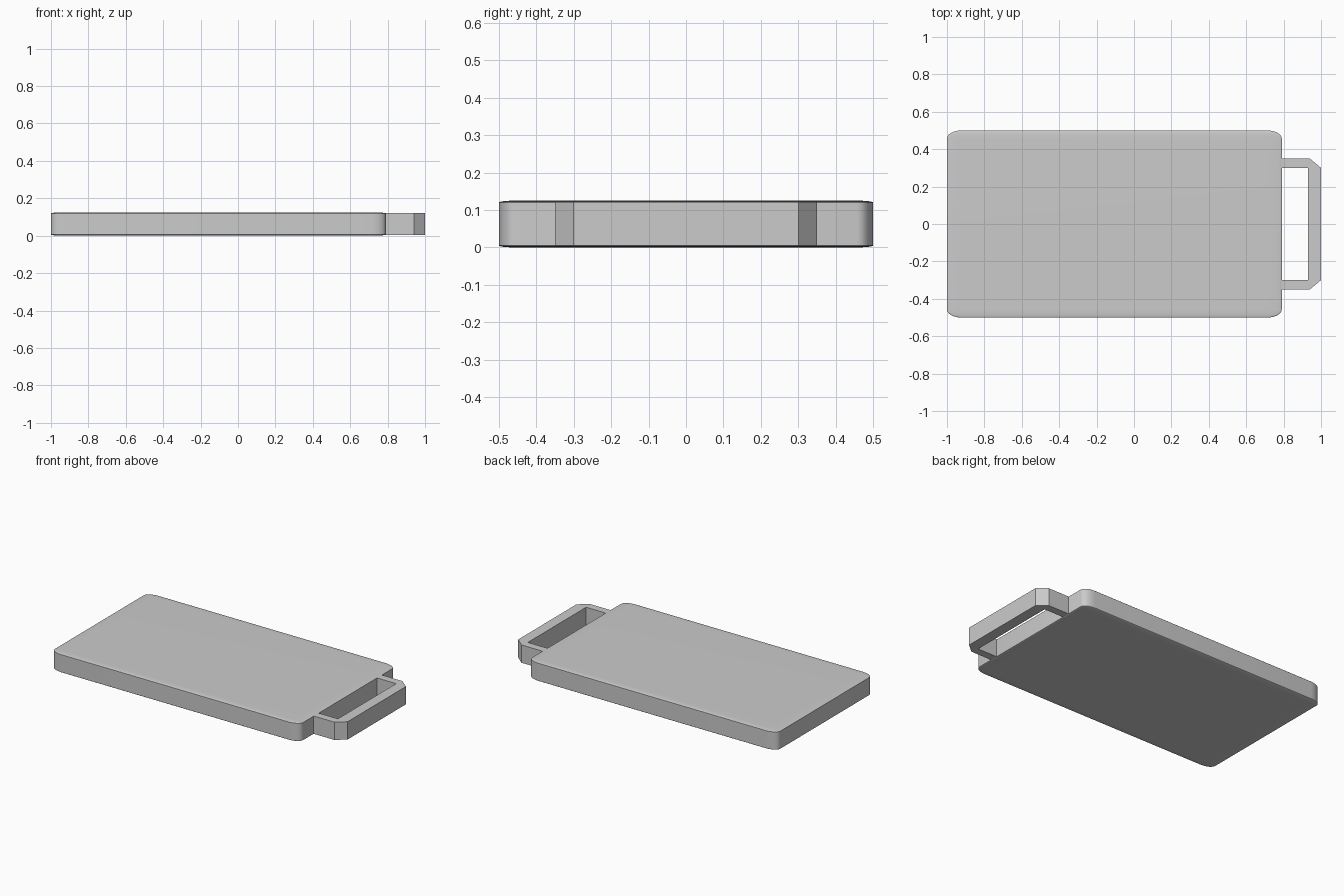
import bpy
import bmesh

if "Cube" in bpy.data.objects:
    bpy.data.objects.remove(bpy.data.objects["Cube"])

# Board: a cube with rounded edges, squashed so the rounding flattens with it
bpy.ops.mesh.primitive_cube_add(size=2, location=(-0.105, 0, 0.0625))
board = bpy.context.object
board.name = "board"
bevel = board.modifiers.new("rounded_edges", 'BEVEL')
bevel.width = 0.085
bevel.segments = 6
bpy.ops.object.modifier_apply(modifier=bevel.name)
board.scale = (0.895, 0.5, 0.0625)
bpy.ops.object.transform_apply(location=False, rotation=False, scale=True)
bpy.ops.object.shade_smooth_by_angle(angle=0.6)

# Handle: half outline of (outer, inner) pairs, mirrored in y to make a C-shaped bar
half = [((0.785, 0.35), (0.785, 0.30)),
        ((0.94, 0.35), (0.93, 0.30)),
        ((1.00, 0.30), (0.93, 0.30))]
outer = [o for o, _ in half]
outer += [(x, -y) for x, y in reversed(outer)]
inner = [half[0][1], half[1][1]]
inner += [(x, -y) for x, y in reversed(inner)]

bm = bmesh.new()
Z0, Z1 = 0.005, 0.121
verts = [bm.verts.new((x, y, Z0)) for x, y in outer + inner[::-1]]
face = bm.faces.new(verts)
result = bmesh.ops.extrude_face_region(bm, geom=[face], use_keep_orig=True)
top = [v for v in result["geom"] if isinstance(v, bmesh.types.BMVert)]
bmesh.ops.translate(bm, verts=top, vec=(0, 0, Z1 - Z0))
bmesh.ops.recalc_face_normals(bm, faces=bm.faces)
mesh = bpy.data.meshes.new("handle")
bm.to_mesh(mesh)
bm.free()
handle = bpy.data.objects.new("handle", mesh)
bpy.context.collection.objects.link(handle)
